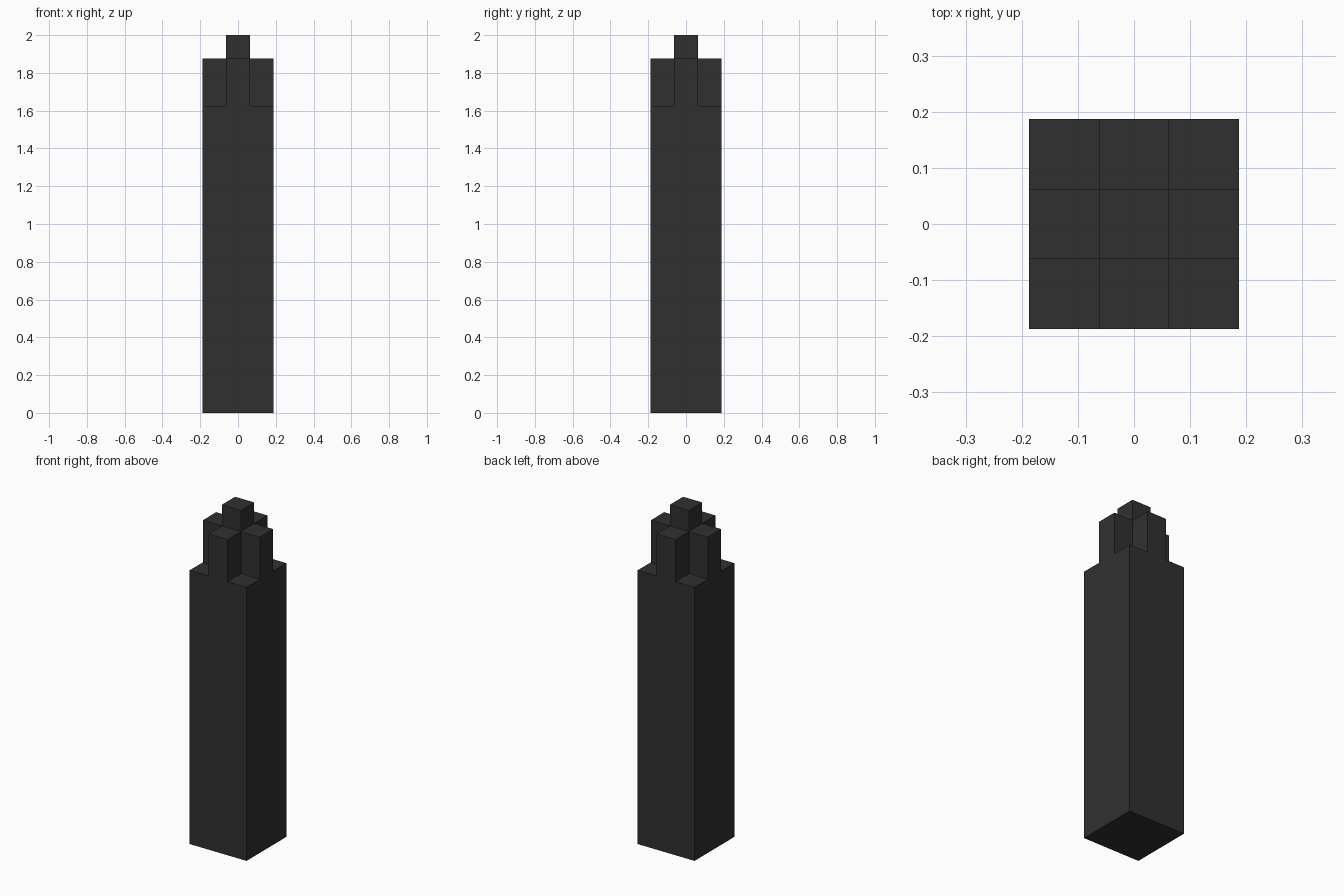
import bpy, bmesh

if "Cube" in bpy.data.objects:
    bpy.data.objects.remove(bpy.data.objects["Cube"])

U = 0.125  # block unit

mat = bpy.data.materials.new("charcoal")
mat.diffuse_color = (0.03, 0.03, 0.03, 1)
mat.use_nodes = True
mat.node_tree.nodes["Principled BSDF"].inputs["Base Color"].default_value = mat.diffuse_color

bm = bmesh.new()


def raise_faces(faces, z, keep=False):
    """Extrude a face region straight up to height z and return the new caps."""
    out = bmesh.ops.extrude_face_region(bm, geom=faces, use_keep_orig=keep)["geom"]
    for v in (g for g in out if isinstance(g, bmesh.types.BMVert)):
        v.co.z = z
    if not keep:
        old = [f for f in faces if f.is_valid]
        bmesh.ops.delete(bm, geom=old, context='FACES')
    return [g for g in out if isinstance(g, bmesh.types.BMFace)]


def pick(faces, reach):
    """Faces within the given number of block steps of the axis."""
    def steps(f):
        c = f.calc_center_median()
        return (abs(c.x) + abs(c.y)) / U
    return [f for f in faces if steps(f) < reach + 0.1]


# 3x3 footprint raised to the square shaft
bmesh.ops.create_grid(bm, x_segments=3, y_segments=3, size=1.5 * U)
caps = raise_faces(bm.faces[:], 13 * U, keep=True)
# plus-shaped crown, then the central tip
caps = raise_faces(pick(caps, 1), 15 * U)
raise_faces(pick(caps, 0), 16 * U)

# merge flush faces into clean flat sides
bmesh.ops.recalc_face_normals(bm, faces=bm.faces[:])
bmesh.ops.dissolve_limit(bm, angle_limit=0.01, verts=bm.verts[:], edges=bm.edges[:])

mesh = bpy.data.meshes.new("stepped_pillar")
bm.to_mesh(mesh)
bm.free()
mesh.materials.append(mat)
bpy.context.collection.objects.link(bpy.data.objects.new("stepped_pillar", mesh))
